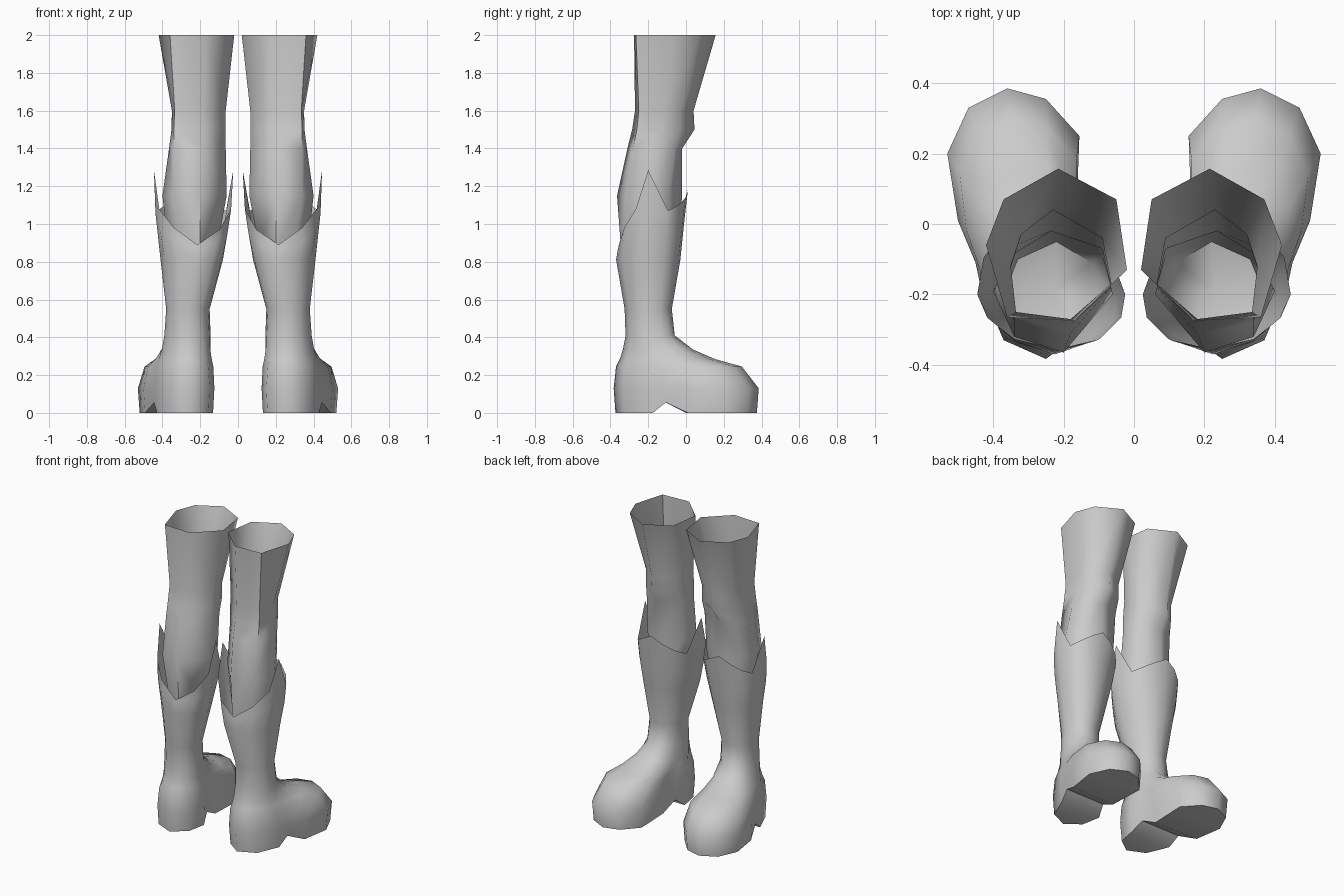
import bpy, bmesh, math

if "Cube" in bpy.data.objects:
    bpy.data.objects.remove(bpy.data.objects["Cube"])

grey = bpy.data.materials.new("light_grey")
grey.diffuse_color = (0.6, 0.6, 0.6, 1)
grey.use_nodes = True
grey.node_tree.nodes["Principled BSDF"].inputs["Base Color"].default_value = grey.diffuse_color


def loft(name, rings, cap):
    """Skin rings listed from top to bottom, close the bottom, mirror to the other leg."""
    bm = bmesh.new()
    rows = [[bm.verts.new(p) for p in ring] for ring in rings]
    n = len(rows[0])
    for a, b in zip(rows, rows[1:]):
        for c in range(n):
            d = (c + 1) % n
            bm.faces.new((a[c], a[d], b[d], b[c]))
    cap(bm, rows[-1])
    me = bpy.data.meshes.new(name)
    bm.to_mesh(me)
    bm.free()
    me.materials.append(grey)
    ob = bpy.data.objects.new(name, me)
    bpy.context.collection.objects.link(ob)
    bpy.ops.object.select_all(action='DESELECT')
    ob.select_set(True)
    bpy.context.view_layer.objects.active = ob
    bpy.ops.object.shade_smooth_by_angle(angle=math.radians(65))
    ob.modifiers.new("other_leg", 'MIRROR').use_mirror_merge = False
    return ob


# ---- legs: seven-sided tubes (back, then clockwise seen from above) ----
leg_outlines = [
    (2.00, [(.215, .157), (.37, .07), (.42, -.06), (.36, -.265), (.17, -.275), (.02, -.13), (.05, .07)]),
    (1.60, [(.23, .04), (.32, -.03), (.35, -.12), (.335, -.25), (.18, -.27), (.065, -.17), (.09, -.04)]),
    (1.50, [(.23, .045), (.32, -.03), (.352, -.13), (.34, -.26), (.18, -.285), (.065, -.18), (.09, -.04)]),
    (1.40, [(.235, -.02), (.335, -.06), (.365, -.15), (.34, -.28), (.18, -.31), (.065, -.18), (.09, -.07)]),
    (1.15, [(.23, -.02), (.35, -.09), (.40, -.19), (.34, -.32), (.20, -.365), (.06, -.20), (.09, -.09)]),
    (0.88, [(.22, -.05), (.33, -.10), (.37, -.20), (.30, -.31), (.20, -.345), (.11, -.22), (.12, -.11)]),
]


def point_cap(bm, ring):
    tip = bm.verts.new((.23, -.19, .84))
    for c in range(len(ring)):
        bm.faces.new((ring[c], ring[(c + 1) % len(ring)], tip))


loft("legs", [[(x, y, z) for x, y in pts] for z, pts in leg_outlines], point_cap)

# ---- boots: fourteen columns, toe first, clockwise seen from above ----
half = [0, 20, 40, 60, 90, 115, 145, 180]
angles = [math.radians(a) for a in half + [360 - a for a in half[-2:0:-1]]]


def oval(x0, x1, y0, y1, lean, heights):
    """Shaft ring from its extents; lean shifts the front (-) and back (+) in x."""
    cx, cy = (x0 + x1) / 2, -.2
    ring = []
    for a, z in zip(angles, heights):
        s, c = math.sin(a), math.cos(a)
        ry = (y1 - cy) if c > 0 else (cy - y0)
        ring.append((cx + s * (x1 - x0) / 2 + lean * c, cy + c * ry, z))
    return ring


# Pointed rim: tall peaks at the sides, low dip in front, small peak behind
rim_z = [1.18, 1.14, 1.10, 1.07, 1.285, 1.08, .98, .89, .97, 1.08, 1.285, 1.07, 1.10, 1.14]
under_z = [.83 + (z - .83) * .5 for z in rim_z]
ankle = oval(.145, .39, -.32, -.06, .01, [.41] * 14)
rings = [
    oval(.025, .445, -.355, .01, .02, rim_z),
    oval(.045, .437, -.362, -.01, .02, under_z),
    oval(.08, .41, -.37, -.03, .02, [.81] * 14),
    oval(.15, .38, -.325, -.075, .005, [.55] * 14),
    ankle,
]

# Foot outline: splayed toe, waist at the arch, rounded heel
foot = [(.36, .385), (.47, .33), (.53, .20), (.50, .01), (.45, -.11), (.435, -.18), (.37, -.33),
        (.25, -.383), (.15, -.31), (.125, -.18), (.15, -.11), (.165, .0), (.155, .25), (.25, .355)]

# Instep swells from the ankle out to the foot outline
for f, z in [(.22, .335), (.48, .285), (.80, .245), (1, .13)]:
    rings.append([(a[0] + (p[0] - a[0]) * f, a[1] + (p[1] - a[1]) * f, z)
                  for a, p in zip(ankle, foot)])

# Sole ring, raised at the arch
rings.append([(.3 + (x - .3) * .96, y * .975, .055 if i in (4, 10) else 0)
              for i, (x, y) in enumerate(foot)])


def sole(bm, ring):
    bm.faces.new((ring[0], ring[1], ring[13]))
    for i in range(1, 6):
        bm.faces.new((ring[i], ring[i + 1], ring[13 - i], ring[14 - i]))
    bm.faces.new((ring[6], ring[7], ring[8]))


loft("boots", rings, sole)
